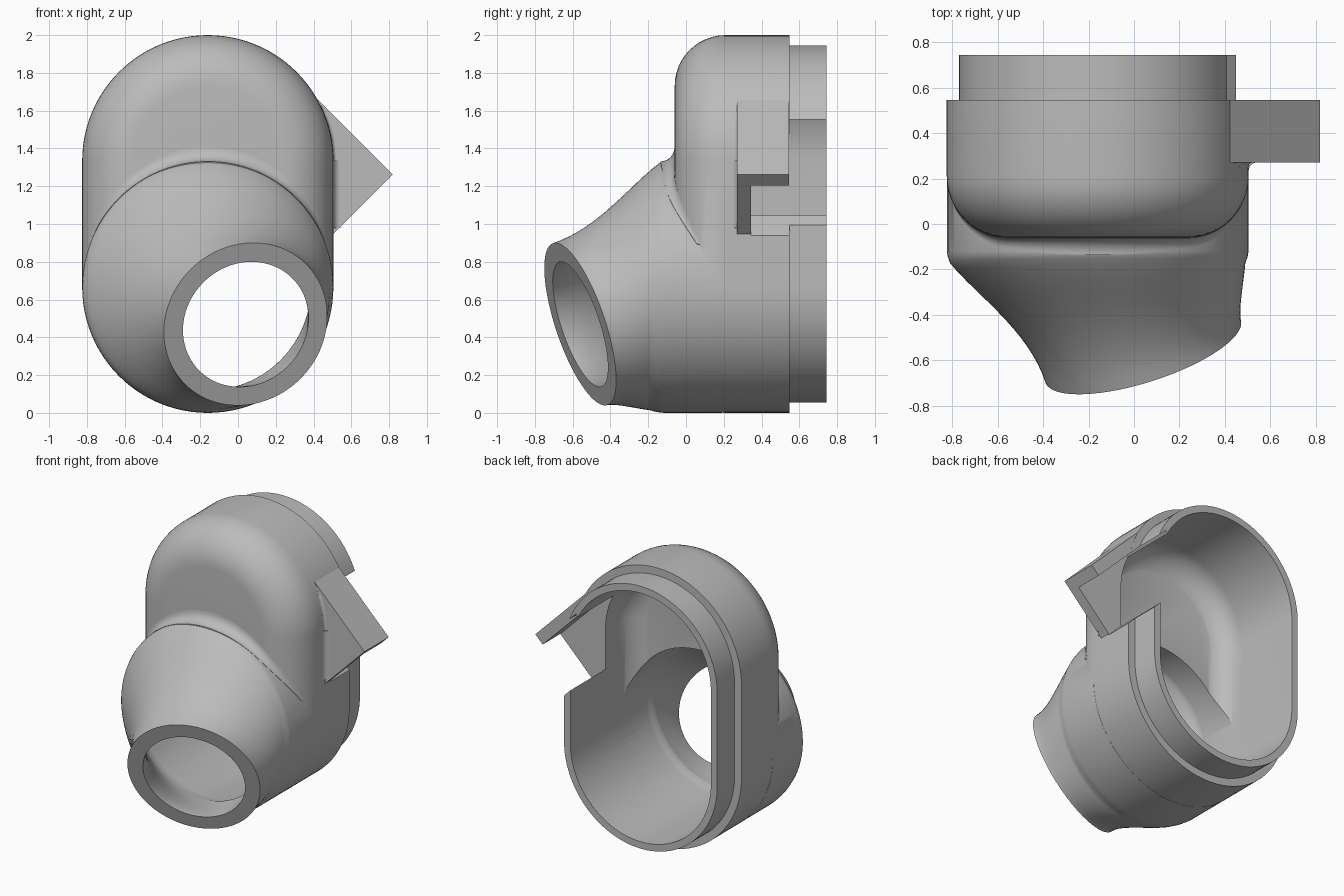
import bpy, bmesh, math
from mathutils import Vector

if "Cube" in bpy.data.objects:
    bpy.data.objects.remove(bpy.data.objects["Cube"], do_unlink=True)

grey = bpy.data.materials.new("plain grey")
grey.use_nodes = True
grey.diffuse_color = (0.5, 0.5, 0.5, 1)
grey.node_tree.nodes["Principled BSDF"].inputs["Base Color"].default_value = (0.5, 0.5, 0.5, 1)

CX, LOW, HIGH, R, INNER = -0.16, 0.665, 1.335, 0.665, 0.56
FRONT, ROUND = -0.06, 0.27
N = 96
AXIS = Vector((0.29, -0.907, -0.305)).normalized()
MOUTH = Vector((0.04, -0.56, 0.47))
TILT = Vector((0, -1, 0)).rotation_difference(AXIS)


def loft(name, rings):
    """Skin a list of equal rings into a capped solid."""
    bm = bmesh.new()
    loops = [[bm.verts.new(p) for p in ring] for ring in rings]
    n = len(loops[0])
    for a, b in zip(loops, loops[1:]):
        for i in range(n):
            j = (i + 1) % n
            bm.faces.new((a[i], a[j], b[j], b[i]))
    bm.faces.new(loops[0])
    bm.faces.new(loops[-1])
    bmesh.ops.recalc_face_normals(bm, faces=bm.faces)
    mesh = bpy.data.meshes.new(name)
    bm.to_mesh(mesh)
    bm.free()
    ob = bpy.data.objects.new(name, mesh)
    bpy.context.collection.objects.link(ob)
    mesh.materials.append(grey)
    return ob


def stadium(r, y):
    """Upright slot outline of radius r at depth y."""
    pts = []
    for zc, start in ((HIGH, 0), (LOW, math.pi)):
        for i in range(N // 2 + 1):
            a = start + math.pi * i / (N // 2)
            pts.append((CX + r * math.cos(a), y, zc + r * math.sin(a)))
    return pts


def shell_rings(r, shoulder, rnd, sweep, back):
    """Straight wall from back to shoulder, then a rounded front edge."""
    rings = [stadium(r, back)]
    for i in range(13):
        a = math.radians(sweep) * i / 12
        rings.append(stadium(r - rnd + rnd * math.cos(a), shoulder - rnd * math.sin(a)))
    return rings


def circle(r, y, lean=0):
    return [Vector((CX + r * math.cos(a), y + lean * math.sin(a), LOW + r * math.sin(a)))
            for a in (2 * math.pi * i / N for i in range(N))]


def spout_rings(r, mouth_r, start, overshoot):
    """Round tube that flows into the tilted mouth."""
    rings = [circle(r - 0.06, start + 0.04), circle(r, start), circle(r, -0.12),
             circle(r - 0.004, -0.145, 0.01)]
    first = circle(r - 0.014, -0.172, 0.022)
    last = [MOUTH + AXIS * overshoot + TILT @ Vector((mouth_r * math.cos(a), 0, mouth_r * math.sin(a)))
            for a in (2 * math.pi * i / N for i in range(N))]
    for k in range(17):
        t = k / 16
        u = 1 - t
        ring = []
        for p, q in zip(first, last):
            leave = p.lerp(q, 0.28)
            arrive = q - AXIS * 0.5 * (q - p).length_squared
            ring.append(p * u ** 3 + leave * 3 * t * u * u + arrive * 3 * t * t * u + q * t ** 3)
        rings.append(ring)
    return rings


def diamond(name, s0, s1, u0, u1, y0, y1):
    """Box turned 45 degrees, bounded by s = x + z and u = z - x."""
    corners = ((s0, u0), (s1, u0), (s1, u1), (s0, u1))
    return loft(name, [[((s - u) / 2, y, (s + u) / 2) for s, u in corners] for y in (y0, y1)])


def boolean(target, tool, op):
    m = target.modifiers.new(op.lower(), 'BOOLEAN')
    m.operation, m.object, m.solver = op, tool, 'EXACT'
    bpy.context.view_layer.objects.active = target
    bpy.ops.object.modifier_apply(modifier=m.name)
    bpy.data.objects.remove(tool, do_unlink=True)


# Outer solids: rounded housing, rear lip, tilted spout, side bracket
housing = loft("housing", shell_rings(R, FRONT + ROUND, ROUND, 90, 0.547))
boolean(housing, loft("rear_lip", [stadium(0.61, y) for y in (0.4, 0.745)]), 'UNION')
boolean(housing, loft("spout", spout_rings(R - 0.0006, 0.452, 0.19, 0)), 'UNION')
boolean(housing, diamond("side_bracket", 1.43, 2.08, 0.443, 1.235, 0.27, 0.546), 'UNION')

# Hollow the inside, then open the diagonal side channel
boolean(housing, loft("cavity", shell_rings(INNER, 0.24, 0.18, 75, 0.85)), 'DIFFERENCE')
boolean(housing, loft("spout_bore", spout_rings(INNER - 0.001, 0.345, 0.235, 0.03)), 'DIFFERENCE')
boolean(housing, diamond("channel", 1.445, 1.963, 0.2, 1.25, 0.345, 0.9), 'DIFFERENCE')


def face_depth(x, z):
    """Depth of the rounded housing front at a point."""
    d = R - (math.hypot(x, z - HIGH) if z > HIGH else abs(x))
    e = max(0, ROUND - max(0, d))
    return FRONT + ROUND - math.sqrt(ROUND ** 2 - e ** 2)


# Concave blend where the spout meets the upper front
sections = []
for k in range(61):
    t = math.radians(20 + 140 * k / 60)
    w = 0.075 * math.sin(t) ** 2
    section = []
    for i in range(9):
        a = math.pi / 2 * i / 8
        r = R + 0.001 + w - w * math.cos(a)
        x, z = r * math.cos(t), LOW + r * math.sin(t)
        section.append((CX + x, face_depth(x, z) - 0.001 - w + w * math.sin(a), z))
    r = R - 0.02
    x, z = r * math.cos(t), LOW + r * math.sin(t)
    y = face_depth(x, z)
    section += [(CX + x, y + 0.03, z), (CX + x, y - w, z)]
    sections.append(section)
blend = loft("spout_blend", sections)


def fillet_section(zc, angle, w):
    """Concave corner between the housing side and the bracket front."""
    c, s = math.cos(math.radians(angle)), math.sin(math.radians(angle))
    arc = [(R + w - w * math.cos(b), 0.271 - w + w * math.sin(b))
           for b in (math.pi / 2 * i / 6 for i in range(7))]
    outline = arc + [(R + w, 0.28), (R - 0.02, 0.28), (R - 0.02, 0.271 - w)]
    return [(CX + r * c, y, zc + r * s) for r, y in outline]


# Fillet in front of the bracket, thinner where it climbs the curved shoulder
strip = loft("bracket_fillet", [fillet_section(0.98, 0, 0.037), fillet_section(HIGH, 0, 0.037)])
climb = loft("shoulder_fillet", [fillet_section(HIGH, a, 0.02 if a < 22 else 0.01)
                                 for a in range(0, 27, 2)])

for ob in (housing, blend, strip, climb):
    bpy.ops.object.select_all(action='DESELECT')
    ob.select_set(True)
    bpy.context.view_layer.objects.active = ob
    bpy.ops.object.shade_smooth_by_angle(angle=math.radians(30))
